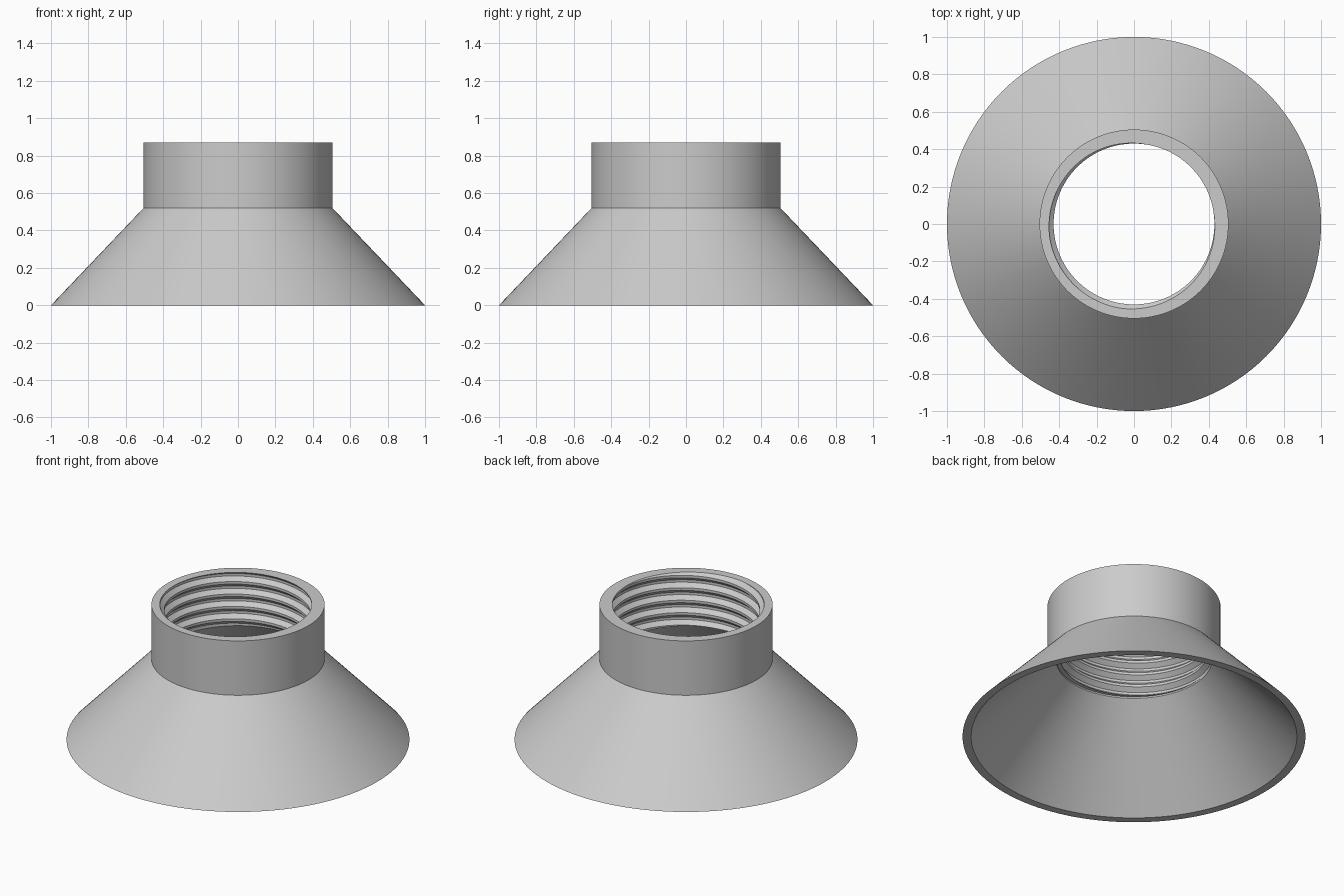
import bpy, bmesh
from math import pi, cos, sin, radians

cube = bpy.data.objects.get("Cube")
if cube:
    bpy.data.objects.remove(cube, do_unlink=True)

SEGMENTS = 128
TOP, SHOULDER, THREAD_END = 0.87, 0.52, 0.53
OUTER, ROOT, CREST = 0.505, 0.456, 0.43
PITCH = 0.08
TURNS = 7

# One thread period going down: (fraction of pitch, radius)
PERIOD = [(0.0, CREST), (0.2, CREST), (0.5, ROOT), (0.7, ROOT)]


def thread_points(angle):
    """Helical bore profile at an angle, trimmed to the threaded length."""
    start = TOP + PITCH * (1.1 + (angle - radians(45)) / (2 * pi))
    raw = [(r, start - PITCH * (k + f)) for k in range(TURNS + 1) for f, r in PERIOD]

    def radius_at(z):
        for (r0, z0), (r1, z1) in zip(raw, raw[1:]):
            if z1 <= z <= z0:
                return r0 + (r1 - r0) * (z0 - z) / (z0 - z1)
        return ROOT

    points = []
    for r, z in raw:
        trimmed = min(TOP, max(THREAD_END, z))
        points.append((r if trimmed == z else radius_at(trimmed), trimmed))
    return points


def section(angle):
    """Closed wall section: skirt, collar, threaded bore, inner cone."""
    return ([(1.0, 0), (OUTER, SHOULDER), (OUTER, TOP)] + thread_points(angle)
            + [(ROOT, THREAD_END), (ROOT, SHOULDER), (0.95, 0)])


# Sweep the section around the axis, welding the seam
bm = bmesh.new()
columns = []
for i in range(SEGMENTS + 1):
    a = 2 * pi * i / SEGMENTS
    columns.append([bm.verts.new((r * cos(a), r * sin(a), z)) for r, z in section(a)])
for left, right in zip(columns, columns[1:]):
    for j in range(len(left)):
        k = (j + 1) % len(left)
        bm.faces.new((left[j], right[j], right[k], left[k]))
bmesh.ops.remove_doubles(bm, verts=bm.verts, dist=0.0002)
bmesh.ops.recalc_face_normals(bm, faces=bm.faces)

mesh = bpy.data.meshes.new("threaded_funnel")
bm.to_mesh(mesh)
bm.free()
funnel = bpy.data.objects.new("threaded_funnel", mesh)
bpy.context.collection.objects.link(funnel)

# Plain grey finish
grey = bpy.data.materials.new("light_grey")
grey.use_nodes = True
colour = (0.6, 0.6, 0.6, 1)
grey.diffuse_color = colour
grey.node_tree.nodes["Principled BSDF"].inputs["Base Color"].default_value = colour
mesh.materials.append(grey)

bpy.ops.object.select_all(action="DESELECT")
funnel.select_set(True)
bpy.context.view_layer.objects.active = funnel
bpy.ops.object.shade_smooth_by_angle(angle=radians(25))
